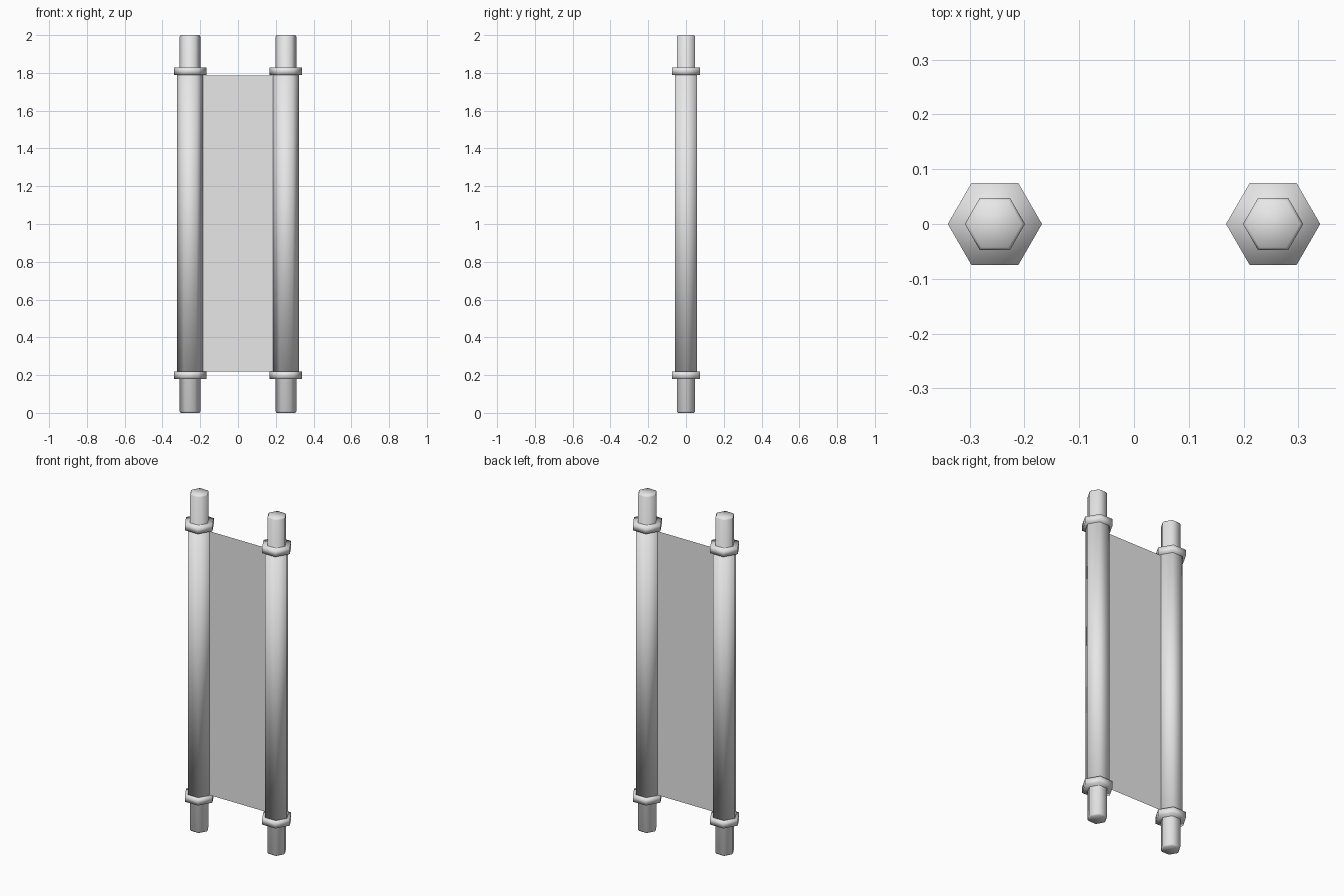
import bpy, bmesh, math

cube = bpy.data.objects.get("Cube")
if cube:
    bpy.data.objects.remove(cube, do_unlink=True)

grey = bpy.data.materials.new("plain grey")
grey.use_nodes = True
colour = (0.8, 0.8, 0.8, 1)
grey.diffuse_color = colour
grey.node_tree.nodes["Principled BSDF"].inputs["Base Color"].default_value = colour

ROD_X = 0.254


def add_object(name, bm):
    mesh = bpy.data.meshes.new(name)
    bmesh.ops.recalc_face_normals(bm, faces=bm.faces)
    bm.to_mesh(mesh)
    bm.free()
    mesh.materials.append(grey)
    obj = bpy.data.objects.new(name, mesh)
    bpy.context.collection.objects.link(obj)
    return obj


def hex_post(name, x, profile):
    """Smooth six-sided solid from a (radius, height) profile, corners on the x axis."""
    bm = bmesh.new()
    rings = []
    for radius, z in profile:
        rings.append([bm.verts.new((x + radius * math.cos(i * math.pi / 3),
                                    radius * math.sin(i * math.pi / 3), z))
                      for i in range(6)])
    for low, high in zip(rings, rings[1:]):
        for i in range(6):
            j = (i + 1) % 6
            bm.faces.new((low[i], low[j], high[j], high[i]))
    bm.faces.new(rings[0][::-1])
    bm.faces.new(rings[-1])
    for face in bm.faces:
        face.smooth = True
    return add_object(name, bm)


for side, sign in (("left", 1), ("right", -1)):
    x = sign * ROD_X
    # Inner rod with softened ends
    hex_post(side + "_rod", x, [(0.049, 0), (0.055, 0.008), (0.055, 1.992), (0.049, 2)])
    # Rolled sheet around the rod
    hex_post(side + "_roll", x, [(0.068, 0.2), (0.068, 1.81)])
    # Collars holding the roll
    for place, z in (("lower", 0.18), ("upper", 1.79)):
        hex_post(f"{side}_{place}_collar", x, [(0.086, z), (0.086, z + 0.038)])

# Flat sheet stretched between the rolls
bm = bmesh.new()
corners = [(-ROD_X, 0.22), (ROD_X, 0.22), (ROD_X, 1.785), (-ROD_X, 1.785)]
bm.faces.new([bm.verts.new((x, 0, z)) for x, z in corners])
add_object("sheet", bm)
